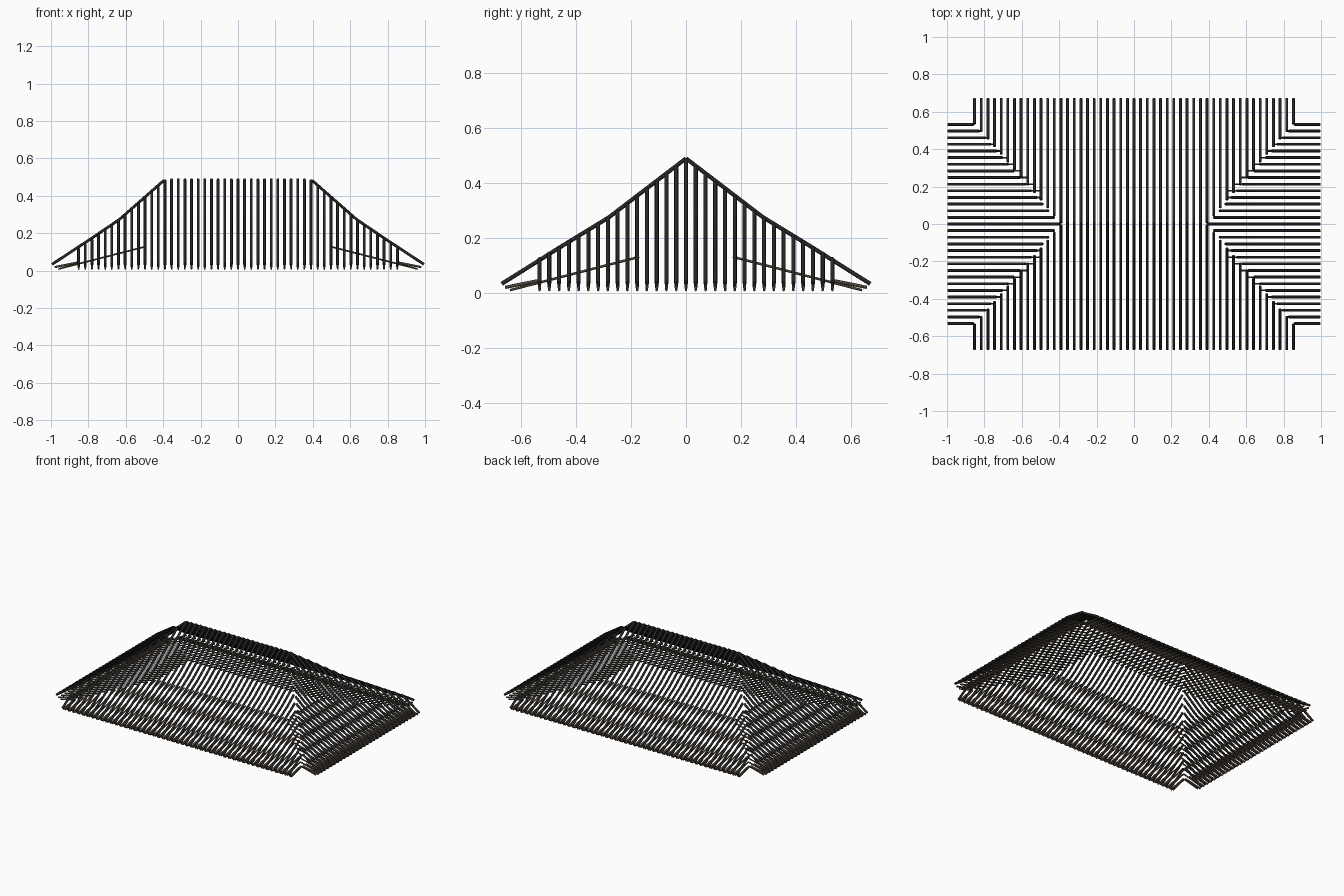
import bpy, bmesh
from math import radians
from mathutils import Vector

if "Cube" in bpy.data.objects:
    bpy.data.objects.remove(bpy.data.objects["Cube"])

STEP = 0.0355          # spacing between neighbouring bars
RIDGE = 0.39           # half length of the ridge
HIP = 0.87             # plan slope of the hip line


def material(name, rgb):
    mat = bpy.data.materials.new(name)
    mat.use_nodes = True
    mat.diffuse_color = (*rgb, 1)
    mat.node_tree.nodes["Principled BSDF"].inputs["Base Color"].default_value = (*rgb, 1)
    return mat


TILE = material("charcoal", (0.022, 0.021, 0.019))
WOOD = material("dark olive wood", (0.075, 0.061, 0.038))


def rod(bm, a, b, radius):
    """Round bar from point a to point b."""
    a, b = Vector(a), Vector(b)
    axis = b - a
    if axis.length < 0.01:
        return
    matrix = axis.to_track_quat('Z', 'Y').to_matrix().to_4x4()
    matrix.translation = (a + b) / 2
    bmesh.ops.create_cone(bm, cap_ends=True, segments=8, radius1=radius,
                          radius2=radius, depth=axis.length, matrix=matrix)


def trimmed(path, start):
    """Part of an (out, height) path that lies beyond the start distance."""
    points = []
    for (d0, z0), (d1, z1) in zip(path, path[1:]):
        if d1 <= start:
            continue
        if d0 < start:
            z0 += (z1 - z0) * (start - d0) / (d1 - d0)
            d0 = start
        points.append(((d0, z0), (d1, z1)))
    return points


def bar_field(name, mat, place, count, path, start, radius):
    """Row of parallel bars on one slope, each trimmed at the hip."""
    bm = bmesh.new()
    for i in range(-count, count + 1):
        across = i * STEP
        for (d0, z0), (d1, z1) in trimmed(path, start(abs(across))):
            rod(bm, place(across, d0, z0), place(across, d1, z1), radius)
    mesh = bpy.data.meshes.new(name)
    bm.to_mesh(mesh)
    bm.free()
    mesh.materials.append(mat)
    obj = bpy.data.objects.new(name, mesh)
    bpy.context.collection.objects.link(obj)
    bpy.ops.object.select_all(action='DESELECT')
    obj.select_set(True)
    bpy.context.view_layer.objects.active = obj
    bpy.ops.object.shade_smooth_by_angle(angle=radians(50))


# Slope lines as (distance out, height)
long_roof = [(0, 0.488), (0.28, 0.274), (0.45, 0.17), (0.67, 0.032)]
end_roof = [(RIDGE, 0.488), (0.634, 0.274), (0.78, 0.175), (0.994, 0.034)]
long_soffit = [(0.17, 0.13), (0.64, 0.009)]
end_soffit = [(0.49, 0.13), (0.96, 0.009)]
long_eave = [(0.54, 0.043), (0.658, 0.019)]
end_eave = [(0.86, 0.043), (0.98, 0.019)]

# Hip lines in plan
long_hip = lambda x: max(0, (x - RIDGE) / HIP + 0.006)
end_hip = lambda y: RIDGE + HIP * y + 0.006
long_inner = lambda x: max(0.17, x - 0.32)
end_inner = lambda y: max(0.49, y + 0.32)

# Front and back slopes, then the two hipped ends
for side, s in (("front", -1), ("back", 1)):
    place = lambda u, d, z: (u, s * d, z)
    bar_field(side + "_roof_ribs", TILE, place, 24, long_roof, long_hip, 0.0075)
    bar_field(side + "_soffit_rafters", WOOD, place, 24, long_soffit, long_inner, 0.0045)
    bar_field(side + "_eave_rafters", WOOD, place, 24, long_eave, long_inner, 0.006)

for side, s in (("right", -1), ("left", 1)):
    place = lambda u, d, z: (s * d, u, z)
    bar_field(side + "_roof_ribs", TILE, place, 15, end_roof, end_hip, 0.0075)
    bar_field(side + "_soffit_rafters", WOOD, place, 15, end_soffit, end_inner, 0.0045)
    bar_field(side + "_eave_rafters", WOOD, place, 15, end_eave, end_inner, 0.006)
